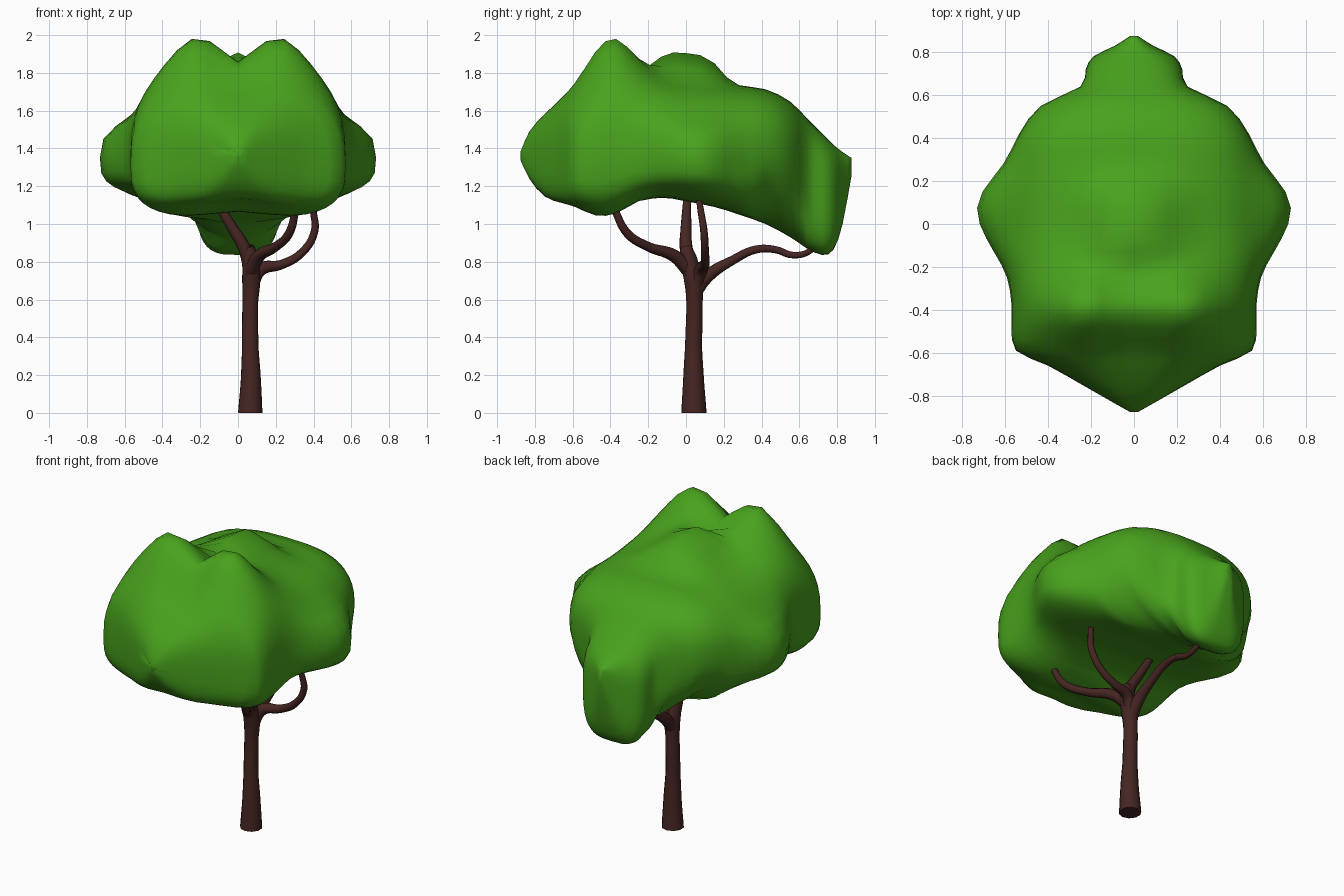
import bpy, bmesh
from math import sin, cos, pi, exp

if "Cube" in bpy.data.objects:
    bpy.data.objects.remove(bpy.data.objects["Cube"])


def material(name, rgb):
    m = bpy.data.materials.new(name)
    m.diffuse_color = (*rgb, 1)
    m.use_nodes = True
    m.node_tree.nodes["Principled BSDF"].inputs["Base Color"].default_value = m.diffuse_color
    return m


green = material("leaf_green", (0.065, 0.36, 0.012))
brown = material("bark_brown", (0.06, 0.019, 0.016))

# Canopy sections along y: y, half width, height of widest point, top, bottom
SECTIONS = [
    (-.875, .02, 1.35, 1.38, 1.30), (-.83, .10, 1.35, 1.49, 1.20),
    (-.75, .24, 1.35, 1.58, 1.11), (-.66, .40, 1.33, 1.66, 1.09),
    (-.59, .55, 1.30, 1.70, 1.08), (-.48, .57, 1.33, 1.78, 1.03),
    (-.37, .57, 1.35, 1.82, 1.04), (-.25, .58, 1.36, 1.80, 1.11),
    (-.13, .60, 1.35, 1.77, 1.14), (0, .60, 1.35, 1.75, 1.12),
    (.15, .60, 1.35, 1.74, 1.09), (.28, .57, 1.37, 1.73, 1.05),
    (.42, .53, 1.38, 1.715, 1.00), (.55, .435, 1.37, 1.65, .93),
    (.64, .25, 1.33, 1.56, .87), (.72, .225, 1.22, 1.48, .835),
    (.78, .19, 1.18, 1.42, .86), (.83, .09, 1.2, 1.38, 1.0),
    (.875, .02, 1.30, 1.35, 1.26)]
SIDES = 40


def refine(rows):
    # add a smooth in-between section between neighbours
    out = [rows[0]]
    for k in range(len(rows) - 1):
        a, b = rows[max(k - 1, 0)], rows[k]
        c, d = rows[k + 1], rows[min(k + 2, len(rows) - 1)]
        out += [tuple((9 * (q + r) - p - s) / 16 for p, q, r, s in zip(a, b, c, d)), c]
    return out


def power(v, e):
    return (1 if v >= 0 else -1) * abs(v) ** e if abs(v) > 1e-6 else 0


def bumps(x, y):
    # twin front lobes and one small crown knob
    d = abs(x) - .2
    lobe = .2 * exp(-(d / (.13 if d < 0 else .22)) ** 2 - ((y + .40) / .17) ** 2)
    knob = .17 * exp(-(x / .17) ** 2 - ((y - .01) / .19) ** 4)
    return lobe + knob


def canopy_point(section, t):
    y, w, zw, top, bottom = section
    if cos(t) >= 0:
        e, half = .72, top - zw
    else:
        e = 1.1 if .35 < y < .6 else .58
        half = zw - bottom
    x = w * power(sin(t), e)
    z = zw + half * power(cos(t), e)
    # bulging side lobes
    x += .13 * power(sin(t), .5) * exp(-((z - 1.34) / .2) ** 4 - ((y - .06) / .2) ** 2)
    if cos(t) > 0:
        z += bumps(x, y) * min(1, 2 * cos(t))
    elif y < -.2:
        z += .04 * exp(-(x / .2) ** 2)
    return x, y, z


bm = bmesh.new()
rings = [[bm.verts.new(canopy_point(s, 2 * pi * i / SIDES)) for i in range(SIDES)]
         for s in refine(SECTIONS)]
for a, b in zip(rings, rings[1:]):
    for i in range(SIDES):
        j = (i + 1) % SIDES
        bm.faces.new((a[i], a[j], b[j], b[i]))
bm.faces.new(rings[0])
bm.faces.new(rings[-1])
bmesh.ops.smooth_vert(bm, verts=bm.verts, factor=.3, use_axis_x=False, use_axis_y=False, use_axis_z=True)
bmesh.ops.recalc_face_normals(bm, faces=bm.faces)
for f in bm.faces:
    f.smooth = True
mesh = bpy.data.meshes.new("canopy")
bm.to_mesh(mesh)
bm.free()
mesh.materials.append(green)
bpy.context.collection.objects.link(bpy.data.objects.new("canopy", mesh))


def limb(name, points):
    # tapered round tube through (x, y, z, radius) points
    cu = bpy.data.curves.new(name, 'CURVE')
    cu.dimensions = '3D'
    cu.bevel_depth = 1
    cu.bevel_resolution = 3
    cu.resolution_u = 5
    cu.use_fill_caps = True
    sp = cu.splines.new('BEZIER')
    sp.bezier_points.add(len(points) - 1)
    for p, (x, y, z, r) in zip(sp.bezier_points, points):
        p.co = (x, y, z)
        p.radius = r
        p.handle_left_type = p.handle_right_type = 'AUTO'
    cu.materials.append(brown)
    bpy.context.collection.objects.link(bpy.data.objects.new(name, cu))


# Trunk and its four branches
limb("trunk", [(.065, .042, 0, .067), (.068, .04, .18, .055), (.065, .04, .35, .045),
               (.065, .045, .58, .043), (.07, .04, .7, .05), (.065, .01, .82, .047),
               (.055, 0, .88, .03)])
limb("left_branch", [(.065, .02, .78, .04), (.03, 0, .88, .034), (-.03, 0, .98, .029),
                     (-.1, .005, 1.1, .023), (-.15, .01, 1.2, .016)])
limb("front_branch", [(.065, .02, .75, .04), (.11, -.06, .83, .034), (.2, -.2, .88, .025),
                      (.27, -.31, .95, .023), (.3, -.37, 1.06, .02), (.3, -.4, 1.15, .015)])
limb("right_branch", [(.065, .05, .66, .04), (.12, .08, .76, .035), (.23, .1, .785, .025),
                      (.34, .1, .85, .022), (.405, .095, .96, .02), (.4, .08, 1.06, .018),
                      (.38, .06, 1.18, .014)])
limb("rear_branch", [(.065, .04, .63, .04), (.068, .11, .72, .036), (.07, .25, .81, .025),
                     (.07, .37, .865, .022), (.07, .47, .865, .02), (.07, .57, .835, .018),
                     (.07, .66, .86, .016), (.07, .7, .92, .012)])
